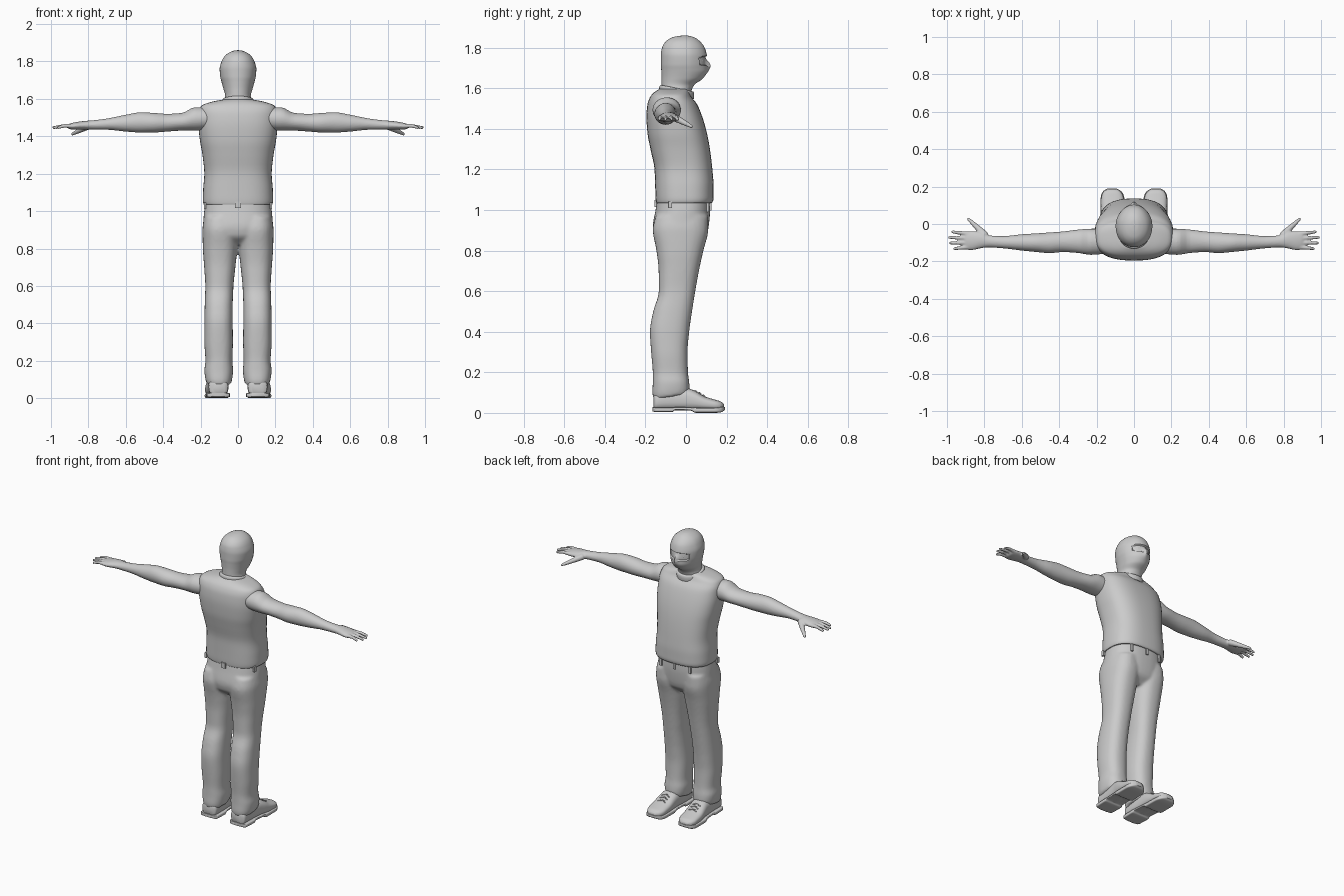
import bpy, bmesh, math
from mathutils import Vector

grey = bpy.data.materials.new("plain grey")
grey.diffuse_color = (0.6, 0.6, 0.6, 1)


def sample(rows, steps):
    """Smoothly interpolate rows of numbers without overshoot."""
    def slope(i, k):
        if i in (0, len(rows) - 1):
            j = min(i, len(rows) - 2)
            return rows[j + 1][k] - rows[j][k]
        a, b = rows[i][k] - rows[i - 1][k], rows[i + 1][k] - rows[i][k]
        return 2 * a * b / (a + b) if a * b > 0 else 0
    out = []
    for i in range(len(rows) - 1):
        for s in range(steps):
            u = s / steps
            out.append([(2*u**3 - 3*u*u + 1) * p + (3*u*u - 2*u**3) * q
                        + (u**3 - 2*u*u + u) * slope(i, k) + (u**3 - u*u) * slope(i + 1, k)
                        for k, (p, q) in enumerate(zip(rows[i], rows[i + 1]))])
    return out + [list(rows[-1])]


def loft(bm, rows, axis="z", power=2.0, segs=32, steps=4, warp=None):
    """Rows: position along axis, then low and high limits of the other two axes."""
    rings = []
    for t, a0, a1, b0, b1 in sample(rows, steps):
        ring = []
        for i in range(segs):
            th = 2 * math.pi * i / segs
            c, s = math.cos(th), math.sin(th)
            a = (a0 + a1) / 2 + (a1 - a0) / 2 * math.copysign(abs(c) ** (2 / power), c)
            b = (b0 + b1) / 2 + (b1 - b0) / 2 * math.copysign(abs(s) ** (2 / power), s)
            co = Vector({"z": (a, b, t), "x": (t, a, b), "y": (a, t, b)}[axis])
            ring.append(bm.verts.new(warp(co) if warp else co))
        rings.append(ring)
    for r, q in zip(rings, rings[1:]):
        for i in range(segs):
            j = (i + 1) % segs
            bm.faces.new((r[i], r[j], q[j], q[i]))
    bm.faces.new(rings[0][::-1])
    bm.faces.new(rings[-1])


def beads(bm, points, r0, r1, n=14):
    """Tapered finger made of overlapping balls, fused later."""
    for i in range(n + 1):
        u = i / n * (len(points) - 1)
        k = min(int(u), len(points) - 2)
        co = Vector(points[k]).lerp(Vector(points[k + 1]), u - k)
        ball = bmesh.ops.create_icosphere(bm, subdivisions=2, radius=r0 + (r1 - r0) * i / n)
        bmesh.ops.translate(bm, verts=ball["verts"], vec=co)


def box(bm, centre, size):
    v = bmesh.ops.create_cube(bm, size=1)["verts"]
    bmesh.ops.scale(bm, verts=v, vec=size)
    bmesh.ops.translate(bm, verts=v, vec=centre)


def finish(name, bm, fuse=0, smooth=0, mirror=False, angle=50):
    bmesh.ops.recalc_face_normals(bm, faces=bm.faces)
    me = bpy.data.meshes.new(name)
    bm.to_mesh(me)
    bm.free()
    me.materials.append(grey)
    ob = bpy.data.objects.new(name, me)
    bpy.context.collection.objects.link(ob)
    bpy.ops.object.select_all(action="DESELECT")
    bpy.context.view_layer.objects.active = ob
    ob.select_set(True)
    bpy.ops.object.shade_smooth_by_angle(angle=math.radians(angle))
    if fuse:
        m = ob.modifiers.new("fuse", "REMESH")
        m.mode, m.voxel_size, m.use_smooth_shade = "VOXEL", fuse, True
    if smooth:
        m = ob.modifiers.new("relax", "SMOOTH")
        m.factor, m.iterations = 0.5, smooth
    if mirror:
        m = ob.modifiers.new("mirror", "MIRROR")
        m.use_mirror_merge = False
    return ob


def wide(rows):
    return [(z, -w, w, y0, y1) for z, w, y0, y1 in rows]


# Masked head with eye opening, nose ridge and neck
def face(co):
    if co.y > 0.02:
        d = (abs(co.x) / 0.072) ** 4 + ((co.z - 1.735) / 0.024) ** 4
        nose = math.exp(-(co.x / 0.014) ** 2 - ((co.z - 1.712) / 0.026) ** 2)
        co.y += 0.014 * nose - (0.011 if d < 1 else 0) * (1 - nose)
        co.x *= 1 - 1.2 * (co.y - 0.02)
    return co


bm = bmesh.new()
loft(bm, wide([(1.53, .070, -.115, .020), (1.58, .074, -.120, .025), (1.615, .068, -.120, .040),
               (1.65, .077, -.120, .085), (1.69, .088, -.122, .107), (1.72, .095, -.124, .107),
               (1.76, .098, -.124, .103), (1.80, .088, -.118, .092), (1.83, .070, -.100, .070),
               (1.85, .042, -.070, .043), (1.858, .020, -.035, .018), (1.86, .004, -.012, .000)]),
     power=2.1, segs=64, steps=7, warp=face)
finish("masked_head", bm)

# Eyes
bm = bmesh.new()
ball = bmesh.ops.create_uvsphere(bm, u_segments=16, v_segments=10, radius=0.014)
bmesh.ops.translate(bm, verts=ball["verts"], vec=(0.034, 0.073, 1.735))
finish("eyes", bm, mirror=True)


# Sleeveless top and its collar, which dips at the front
bm = bmesh.new()
loft(bm, wide([(1.04, .165, -.135, .110), (1.035, .182, -.146, .127), (1.06, .188, -.150, .136),
               (1.12, .186, -.152, .136), (1.20, .180, -.155, .130), (1.30, .190, -.175, .118),
               (1.38, .204, -.190, .103), (1.46, .211, -.195, .080), (1.52, .210, -.190, .055),
               (1.56, .198, -.175, .025), (1.582, .150, -.155, .015), (1.597, .075, -.130, .010)]),
     power=2.6, segs=48)
finish("sleeveless_top", bm)


def tilt(co):
    return Vector((co.x, co.y, co.z - 0.2 * (co.y + 0.05)))


bm = bmesh.new()
loft(bm, wide([(1.56, .060, -.110, .010), (1.565, .086, -.132, .038), (1.585, .086, -.132, .040),
               (1.60, .080, -.126, .036), (1.603, .060, -.110, .010)]), warp=tilt)
finish("collar", bm)

# Bare arms with hands, fingers and thumbs
bm = bmesh.new()
loft(bm, [(.16, -.160, -.025, 1.435, 1.555), (.23, -.165, -.025, 1.430, 1.555),
          (.30, -.155, -.030, 1.430, 1.525), (.38, -.150, -.040, 1.425, 1.520),
          (.45, -.156, -.045, 1.420, 1.525), (.52, -.150, -.050, 1.420, 1.528),
          (.60, -.142, -.055, 1.425, 1.515), (.70, -.130, -.065, 1.435, 1.495),
          (.78, -.125, -.060, 1.435, 1.485), (.82, -.130, -.042, 1.435, 1.482),
          (.87, -.140, -.038, 1.435, 1.475), (.90, -.136, -.040, 1.438, 1.468),
          (.91, -.125, -.050, 1.444, 1.462)], axis="x")
for y0, y1, tip in ((-.052, -.042, .975), (-.076, -.072, .992), (-.100, -.102, .988), (-.124, -.132, .965)):
    beads(bm, [(.885, y0, 1.455), (.93, (y0 + y1) / 2, 1.456), (tip - .006, y1, 1.447)], .0125, .0085)
beads(bm, [(.80, -.055, 1.455), (.845, -.012, 1.432), (.885, .026, 1.412)], .020, .009)
finish("arms", bm, fuse=.005, smooth=3, mirror=True)


# Trousers: seat and two legs fused, cuffs raised at the front
def cuff(co):
    co.z += max(0, .16 - co.z) * 1.6 * (co.y + .16) if co.z < .16 else 0
    return co


bm = bmesh.new()
loft(bm, wide([(1.06, .172, -.140, .118), (1.00, .181, -.150, .119), (.92, .187, -.164, .112),
               (.87, .180, -.155, .100), (.82, .12, -.10, .05)]), power=2.4, segs=48)
for side in (1, -1):
    rows = [(.97, .010, .180, -.150, .110), (.90, .000, .190, -.164, .110), (.80, .004, .188, -.146, .086),
            (.70, .014, .181, -.135, .064), (.60, .024, .175, -.134, .046), (.50, .028, .178, -.162, .030),
            (.40, .028, .180, -.178, .016), (.30, .027, .180, -.172, .008), (.20, .030, .174, -.164, .010),
            (.15, .026, .180, -.164, .016), (.10, .030, .176, -.166, .018), (.066, .036, .168, -.160, .012)]
    loft(bm, [(z, *sorted((a * side, b * side)), c, d) for z, a, b, c, d in rows], power=2.4, warp=cuff)
finish("trousers", bm, fuse=.009, smooth=5)

# Belt loops and zip pull under the hem
bm = bmesh.new()
box(bm, (0, -.151, 1.033), (.03, .010, .035))
box(bm, (0, .121, 1.020), (.016, .010, .045))
for side in (1, -1):
    box(bm, (side * .176, -.078, 1.028), (.012, .018, .035))
    box(bm, (side * .105, .108, 1.015), (.014, .012, .05))
finish("belt_loops", bm)

# Shoes with flat soles and laces
bm = bmesh.new()
loft(bm, [(-.160, .070, .135, .02, .085), (-.150, .055, .155, .012, .10), (-.08, .050, .160, .012, .12),
          (.00, .052, .165, .012, .122), (.045, .052, .172, .012, .108), (.09, .053, .176, .012, .082),
          (.14, .056, .175, .012, .066), (.172, .070, .163, .014, .056), (.188, .095, .140, .02, .042)],
     axis="y", power=2.6)
finish("shoes", bm, mirror=True)

bm = bmesh.new()
loft(bm, [(-.164, .070, .140, .008, .028), (-.150, .045, .166, .004, .028), (-.07, .042, .170, .004, .028),
          (-.05, .046, .168, .014, .028), (.02, .050, .172, .012, .028), (.05, .050, .178, 0, .026),
          (.14, .052, .178, 0, .026), (.175, .068, .165, .004, .03), (.191, .095, .140, .014, .03)],
     axis="y", power=6)
finish("soles", bm, mirror=True)

bm = bmesh.new()
for y, z in ((.045, .108), (.065, .098), (.085, .086)):
    for slant in (.008, -.008):
        beads(bm, [(.088, y - slant, z - .005), (.113, y, z + .002), (.138, y + slant, z - .005)], .0035, .0035, 8)
finish("laces", bm, mirror=True)
